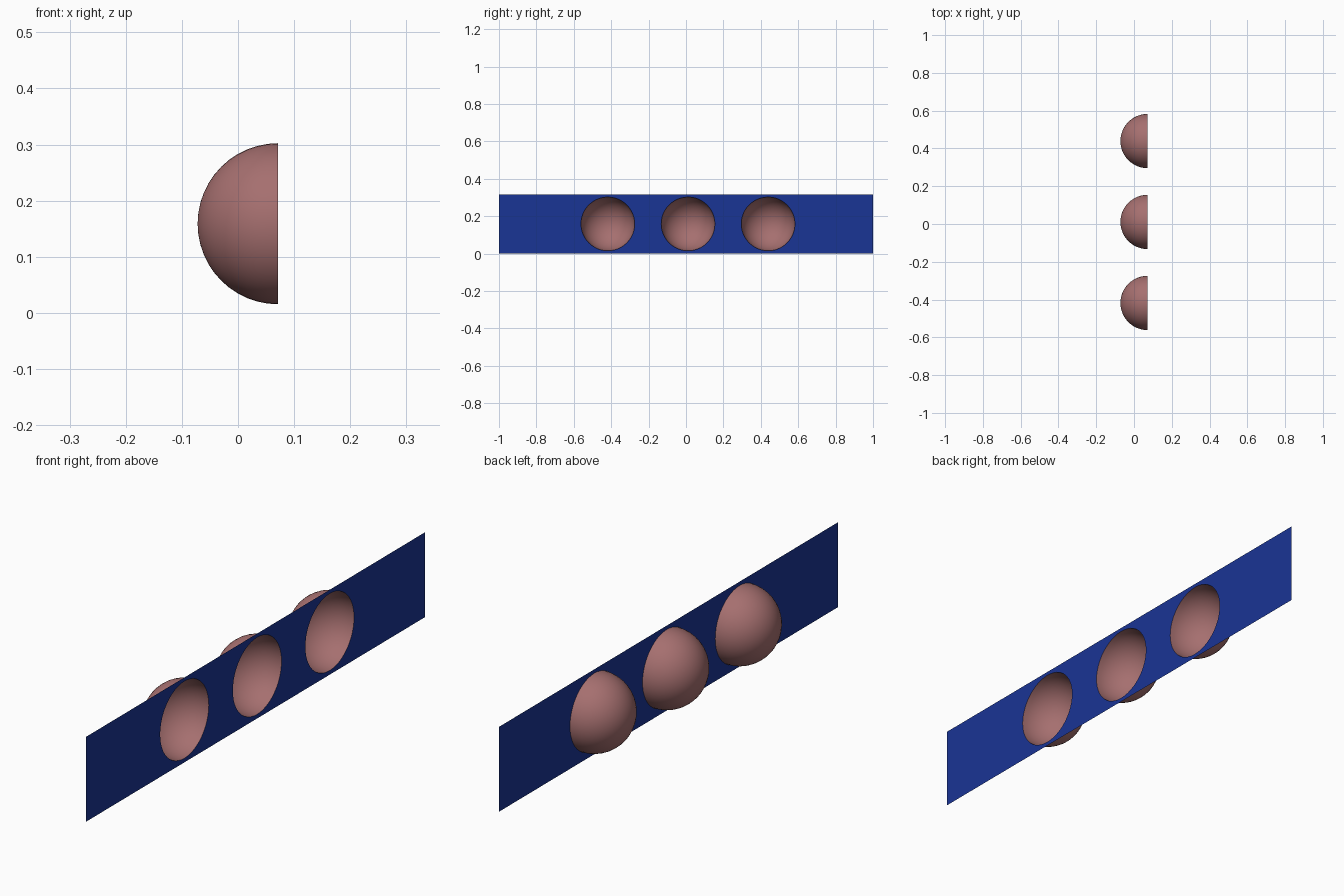
import bpy, bmesh
from math import sin, cos, pi

if "Cube" in bpy.data.objects:
    bpy.data.objects.remove(bpy.data.objects["Cube"])

X, H, R, ZC = 0.0715, 0.317, 0.1435, 0.159   # panel plane, height, bowl radius, bowl height
CENTRES = (-0.418, 0.011, 0.439)
SEG, RINGS = 48, 12


def material(name, rgb):
    m = bpy.data.materials.new(name)
    m.diffuse_color = (*rgb, 1)
    m.use_nodes = True
    m.node_tree.nodes["Principled BSDF"].inputs["Base Color"].default_value = m.diffuse_color
    return m


def make_object(name, bm, mat):
    me = bpy.data.meshes.new(name)
    bm.to_mesh(me)
    bm.free()
    ob = bpy.data.objects.new(name, me)
    bpy.context.collection.objects.link(ob)
    me.materials.append(mat)
    return ob


def circle(yc, r, x):
    return [(x, yc + r * cos(2 * pi * i / SEG), ZC + r * sin(2 * pi * i / SEG)) for i in range(SEG)]


blue = material("blue", (0.01, 0.035, 0.30))
clay = material("clay", (0.38, 0.16, 0.16))

# Thin panel with three round holes
bm = bmesh.new()
edges = []
for loop in [[(X, -1, 0), (X, 1, 0), (X, 1, H), (X, -1, H)]] + [circle(y, R, X) for y in CENTRES]:
    vs = [bm.verts.new(p) for p in loop]
    edges += [bm.edges.new((vs[i - 1], vs[i])) for i in range(len(vs))]
bmesh.ops.triangle_fill(bm, use_beauty=True, edges=edges, normal=(1, 0, 0))
make_object("panel", bm, blue)

# Hemispherical bowls set behind the holes, open towards +x
for n, yc in enumerate(CENTRES, 1):
    bm = bmesh.new()
    rings = []
    for k in range(RINGS):
        a = pi / 2 * k / RINGS
        rings.append([bm.verts.new(p) for p in circle(yc, R * cos(a), X - R * sin(a))])
    tip = bm.verts.new((X - R, yc, ZC))
    for i in range(SEG):
        for a, b in zip(rings, rings[1:]):
            bm.faces.new((a[i - 1], a[i], b[i], b[i - 1]))
        bm.faces.new((rings[-1][i - 1], rings[-1][i], tip))
    for f in bm.faces:
        f.smooth = True
    make_object(f"bowl_{n}", bm, clay)
